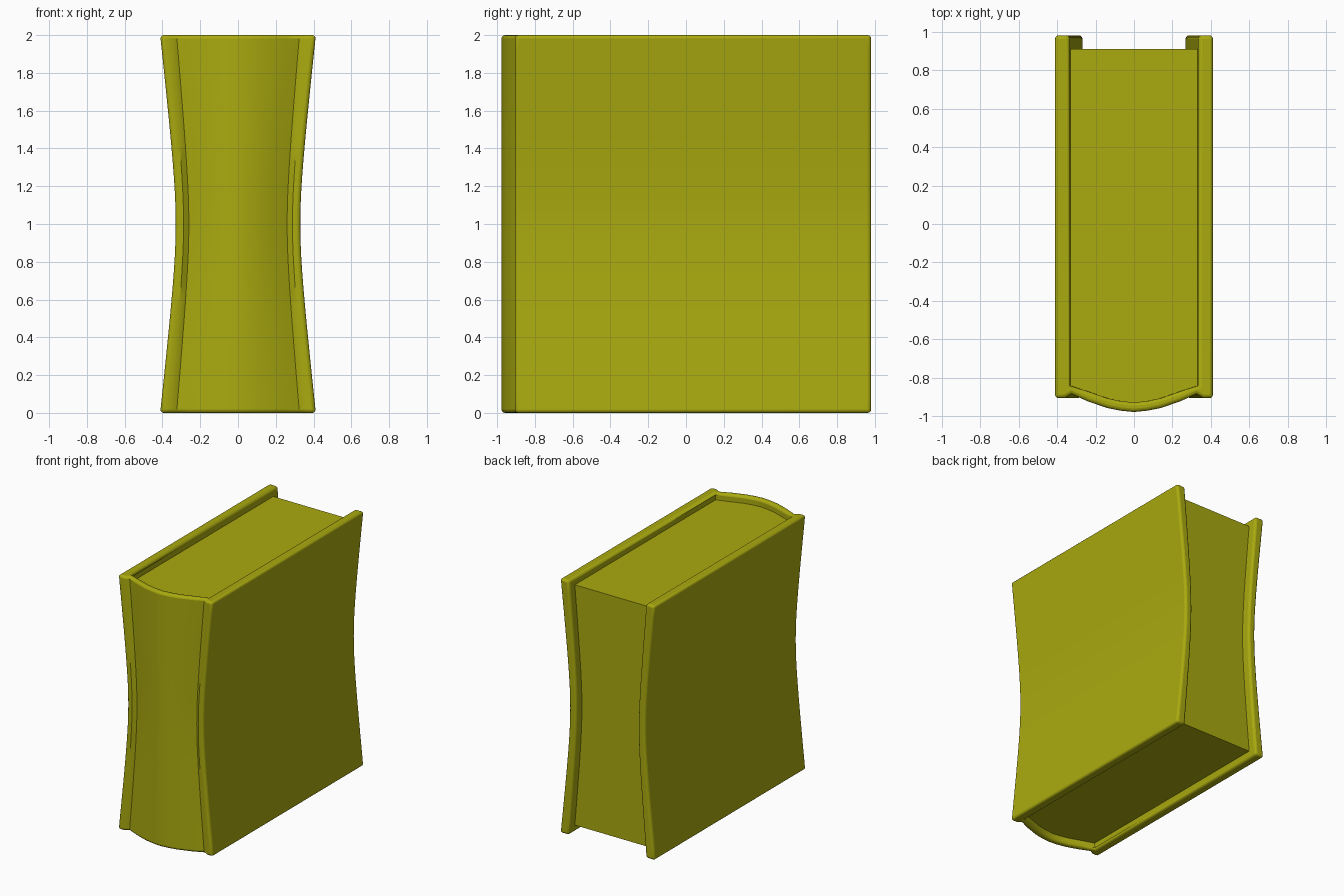
import bpy, bmesh, math

if "Cube" in bpy.data.objects:
    bpy.data.objects.remove(bpy.data.objects["Cube"])

olive = bpy.data.materials.new("olive")
olive.diffuse_color = (0.40, 0.40, 0.005, 1)
olive.use_nodes = True
olive.node_tree.nodes["Principled BSDF"].inputs["Base Color"].default_value = olive.diffuse_color


def waist(z):
    # width factor: full at both ends, pinched in the middle
    d = abs(z - 1.0)
    return 0.80 + 0.20 * (math.sqrt(d * d + 0.09) - 0.3) / (math.sqrt(1.09) - 0.3)


def pinched_prism(name, outline, z0, z1, levels=24):
    # extrude a plan outline upwards, narrowing x by the waist factor
    bm = bmesh.new()
    rings = []
    for i in range(levels + 1):
        z = z0 + (z1 - z0) * i / levels
        rings.append([bm.verts.new((x * waist(z), y, z)) for x, y in outline])
    n = len(outline)
    for a, b in zip(rings, rings[1:]):
        for k in range(n):
            j = (k + 1) % n
            bm.faces.new((a[k], a[j], b[j], b[k]))
    bm.faces.new(rings[0][::-1])
    bm.faces.new(rings[-1])
    bmesh.ops.recalc_face_normals(bm, faces=bm.faces)
    mesh = bpy.data.meshes.new(name)
    bm.to_mesh(mesh)
    bm.free()
    mesh.materials.append(olive)
    ob = bpy.data.objects.new(name, mesh)
    bpy.context.collection.objects.link(ob)
    bpy.ops.object.select_all(action='DESELECT')
    ob.select_set(True)
    bpy.context.view_layer.objects.active = ob
    bpy.ops.object.shade_smooth_by_angle(angle=math.radians(35))
    return ob


def mirrored(pts):
    # right-hand points followed by their mirror image
    return pts + [(-x, y) for x, y in reversed(pts) if x > 0]


# cover: two boards joined by a rounded spine, with hinge grooves
outer = [(0, -.977), (.07, -.97), (.14, -.956), (.24, -.922), (.325, -.884),
         (.36, -.905), (.412, -.905), (.412, .98)]
inner = [(.335, .98), (.335, -.84), (.24, -.87), (.14, -.905), (.07, -.92), (0, -.927)]
right = outer + inner
left = [(-x, y) for x, y in reversed(right) if x > 0]
cover = pinched_prism("cover", right + left, 0, 2)
bevel = cover.modifiers.new("rounded_edges", 'BEVEL')
bevel.width = 0.018
bevel.segments = 3
bevel.limit_method = 'ANGLE'
bevel.angle_limit = math.radians(80)

# page block, recessed at top, bottom and back
pages = mirrored([(0, -.93), (.07, -.923), (.14, -.908), (.24, -.873), (.337, -.842), (.337, .91)])
pinched_prism("pages", pages, 0.055, 1.945)
